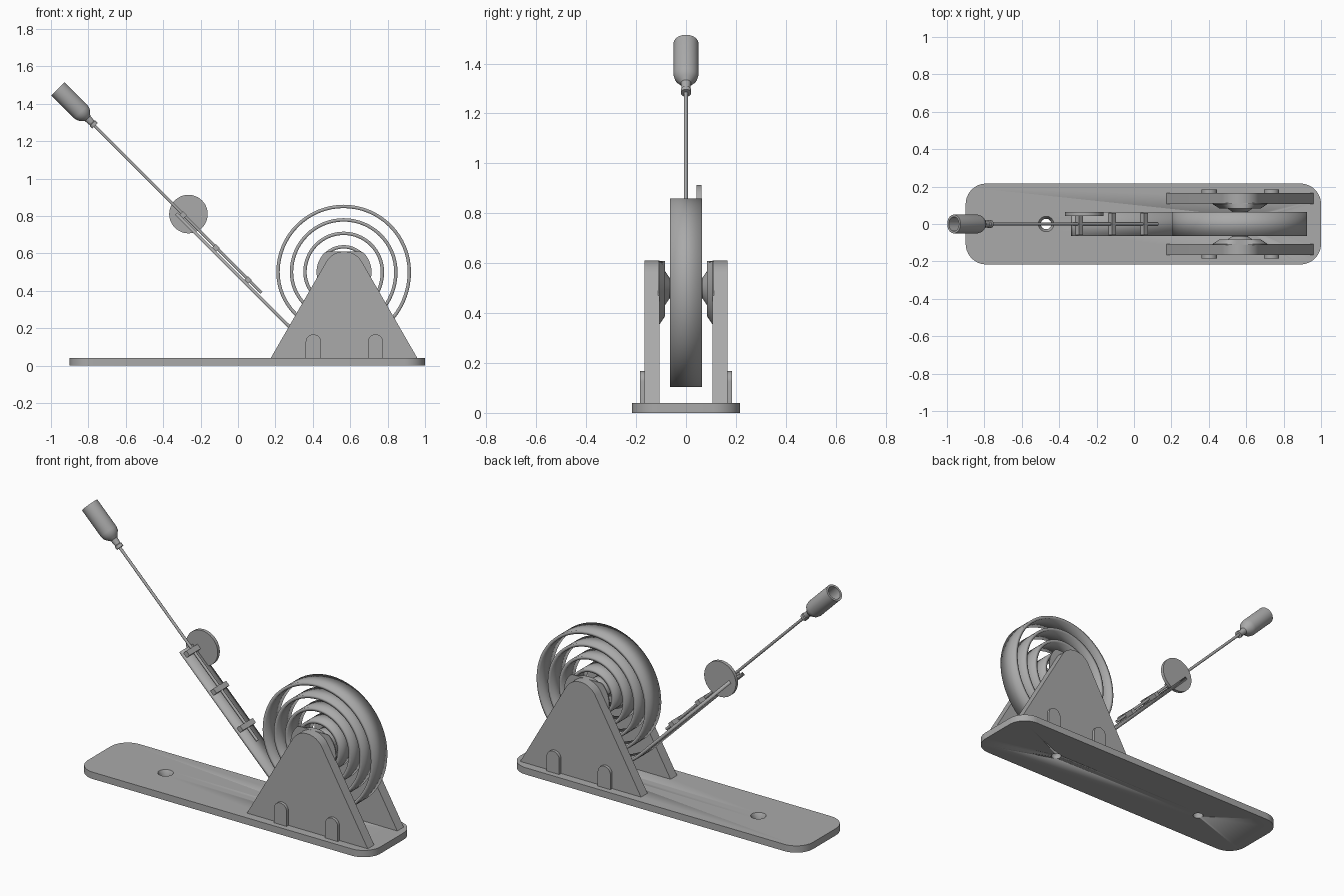
import bpy, bmesh, math
from mathutils import Vector, Matrix

if "Cube" in bpy.data.objects:
    bpy.data.objects.remove(bpy.data.objects["Cube"], do_unlink=True)

grey = bpy.data.materials.new("plain grey")
grey.use_nodes = True
grey.diffuse_color = (0.4, 0.4, 0.4, 1)
grey.node_tree.nodes["Principled BSDF"].inputs["Base Color"].default_value = (0.4, 0.4, 0.4, 1)

AXLE = Vector((0.567, 0, 0.5))
UP_ARM = Vector((-1, 0, 1)).normalized()
SIDE_ARM = Vector((1, 0, 1)).normalized()
PLATE_IN, PLATE_OUT = 0.107, 0.167


def finish(name, bm):
    bmesh.ops.recalc_face_normals(bm, faces=bm.faces)
    mesh = bpy.data.meshes.new(name)
    bm.to_mesh(mesh)
    bm.free()
    mesh.materials.append(grey)
    obj = bpy.data.objects.new(name, mesh)
    bpy.context.collection.objects.link(obj)
    bpy.ops.object.select_all(action="DESELECT")
    obj.select_set(True)
    bpy.context.view_layer.objects.active = obj
    bpy.ops.object.shade_smooth_by_angle(angle=math.radians(30))
    return obj


def arc(cx, cz, r, a0, a1, n=16):
    angles = [math.radians(a0 + (a1 - a0) * i / n) for i in range(n + 1)]
    return [(cx + r * math.cos(a), cz + r * math.sin(a)) for a in angles]


def prism(name, points, start, depth):
    """Extrude a list of 3D points by the depth vector."""
    bm = bmesh.new()
    face = bm.faces.new([bm.verts.new(Vector(p) + start) for p in points])
    out = bmesh.ops.extrude_face_region(bm, geom=[face])
    moved = [v for v in out["geom"] if isinstance(v, bmesh.types.BMVert)]
    bmesh.ops.translate(bm, verts=moved, vec=depth)
    return finish(name, bm)


def upright(name, profile, y0, y1):
    return prism(name, [(x, 0, z) for x, z in profile],
                 Vector((0, y0, 0)), Vector((0, y1 - y0, 0)))


def lathe(name, profile, origin, axis, segments=40):
    """Turn (radius, distance) pairs around an axis."""
    bm = bmesh.new()
    turn = Vector(axis).to_track_quat("Z", "Y").to_matrix().to_4x4()
    place = Matrix.Translation(origin) @ turn
    rings = []
    for r, d in profile:
        angles = [2 * math.pi * i / segments for i in range(segments)]
        rings.append([bm.verts.new(place @ Vector((r * math.cos(a), r * math.sin(a), d)))
                      for a in angles])
    for low, high in zip(rings, rings[1:]):
        for i in range(segments):
            j = (i + 1) % segments
            bm.faces.new((low[i], low[j], high[j], high[i]))
    bm.faces.new(rings[0])
    bm.faces.new(rings[-1])
    return finish(name, bm)


def arm_point(x, total):
    """Point on a 45 degree line where x + z is constant."""
    return Vector((x, 0, total - x))


# Base board with rounded corners and two countersunk holes
outline = []
for sx, sy, a in ((1, 1, 0), (-1, 1, 90), (-1, -1, 180), (1, -1, 270)):
    outline += arc(0.05 + sx * 0.84, sy * 0.106, 0.11, a, a + 90, 12)
base = prism("base_board", [(x, y, 0) for x, y in outline], Vector(), Vector((0, 0, 0.04)))
for x in (-0.47, 0.57):
    cutter = lathe("hole_cutter", [(0.028, -0.02), (0.028, 0.015), (0.042, 0.041), (0.042, 0.06)],
                   (x, 0, 0), (0, 0, 1), 32)
    cutter.hide_render = True
    cut = base.modifiers.new("hole", "BOOLEAN")
    cut.operation = "DIFFERENCE"
    cut.object = cutter
    bpy.context.view_layer.objects.active = base
    bpy.ops.object.modifier_apply(modifier=cut.name)
    bpy.data.objects.remove(cutter, do_unlink=True)

# Triangular supports, mirrored front and back
half_foot = 0.392
triangle = [(AXLE.x - half_foot, 0.04), (AXLE.x + half_foot, 0.04)]
triangle += arc(AXLE.x, AXLE.z, 0.11, 30, 150, 20)
for side, label in ((-1, "front"), (1, "back")):
    upright(label + "_support", triangle, side * PLATE_IN, side * PLATE_OUT)

    # Raised boss facing the spring, levelled with the support top
    boss = lathe(label + "_boss", [(0.147, -0.006), (0.147, 0), (0.112, 0.023)],
                 (AXLE.x, side * PLATE_IN, AXLE.z), (0, -side, 0), 48)
    for v in boss.data.vertices:
        v.co.z = min(v.co.z, AXLE.z + 0.109)

    # Conical bearing tip
    lathe(label + "_bearing", [(0.07, 0), (0.04, 0.02)],
          (AXLE.x, side * 0.085, AXLE.z), (0, -side, 0))

    # Rounded pegs on the outer face
    for x in (0.403, 0.735):
        peg = [(x - 0.041, 0.04), (x + 0.041, 0.04)] + arc(x, 0.126, 0.041, 0, 180)
        upright(label + "_peg", peg, side * PLATE_OUT, side * 0.184)

# Axle through the spring
lathe("axle", [(0.042, -0.09), (0.042, 0.09)], AXLE, (0, 1, 0), 32)

# Ribbon: straight arm running into a spring made of shrinking half circles
path = [(-0.33, 0.812)] + arc(0.529, 0.5, 0.387, 225, 360, 28)
radius, upper = 0.351, True
while radius > 0.05:
    if upper:
        path += arc(0.565, 0.5, radius, 0, 180, 32)[1:]
    else:
        path += arc(0.529, 0.5, radius, 180, 360, 32)[1:]
    radius -= 0.036
    upper = not upper
bm = bmesh.new()
rows = [[bm.verts.new((x, y, z)) for y in (-0.064, 0.064)] for x, z in path]
for a, b in zip(rows, rows[1:]):
    bm.faces.new((a[0], a[1], b[1], b[0]))
spring = finish("spiral_spring", bm)
thick = spring.modifiers.new("thickness", "SOLIDIFY")
thick.thickness = 0.018
thick.offset = 0

# Thin rod held on the arm
foot = arm_point(0.126, 0.515)
head = arm_point(-0.765, 0.517)
lathe("rod", [(0.008, 0), (0.008, (head - foot).length + 0.02)], foot, UP_ARM, 16)

# Clips that hold the rod across the arm
for x in (-0.295, -0.12, 0.052):
    centre = arm_point(x, 0.508)
    corners = [centre + UP_ARM * a * 0.015 + SIDE_ARM * b * 0.017
               for a, b in ((-1, -1), (1, -1), (1, 1), (-1, 1))]
    prism("rod_clip", corners, Vector((0, -0.06, 0)), Vector((0, 0.12, 0)))

# Round disc beside the arm tip
lathe("side_disc", [(0.103, 0), (0.103, 0.02)], (-0.265, 0.043, 0.81), (0, 1, 0), 48)

# Bottle-shaped cup with an open end
lathe("end_cup", [(0.021, 0), (0.021, 0.018), (0.017, 0.022), (0.02, 0.055), (0.034, 0.07),
                  (0.045, 0.085), (0.05, 0.105), (0.05, 0.28), (0.038, 0.28), (0.038, 0.13)],
      head, UP_ARM)
